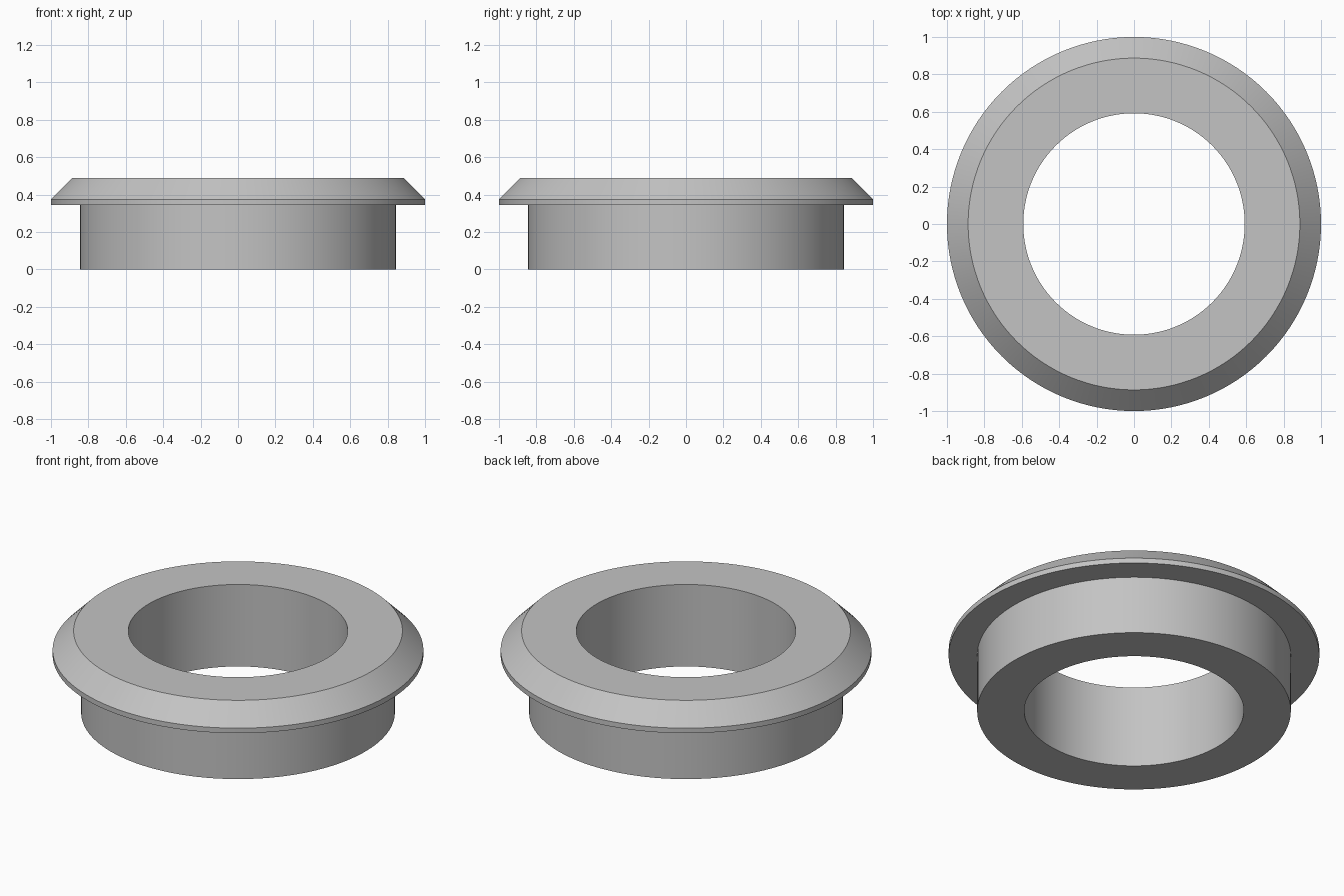
import bpy
import bmesh
import math

cube = bpy.data.objects.get("Cube")
if cube:
    bpy.data.objects.remove(cube, do_unlink=True)

SEGMENTS = 128

# Single plain grey material
grey = bpy.data.materials.new("light grey")
grey.use_nodes = True
colour = (0.55, 0.55, 0.55, 1.0)
grey.diffuse_color = colour
grey.node_tree.nodes["Principled BSDF"].inputs["Base Color"].default_value = colour


def lathe(name, profile):
    """Revolve a closed (radius, height) profile around the z axis."""
    bm = bmesh.new()
    rings = []
    for i in range(SEGMENTS):
        a = 2 * math.pi * i / SEGMENTS
        rings.append([bm.verts.new((r * math.cos(a), r * math.sin(a), z))
                      for r, z in profile])
    count = len(profile)
    for i, ring in enumerate(rings):
        following = rings[(i + 1) % SEGMENTS]
        for j in range(count):
            k = (j + 1) % count
            bm.faces.new((ring[j], following[j], following[k], ring[k]))
    bmesh.ops.recalc_face_normals(bm, faces=bm.faces)
    mesh = bpy.data.meshes.new(name)
    bm.to_mesh(mesh)
    bm.free()
    mesh.materials.append(grey)
    obj = bpy.data.objects.new(name, mesh)
    bpy.context.collection.objects.link(obj)
    bpy.ops.object.select_all(action="DESELECT")
    obj.select_set(True)
    bpy.context.view_layer.objects.active = obj
    bpy.ops.object.shade_smooth_by_angle(angle=math.radians(30))
    return obj


# Bushing: straight sleeve, wider flange with a thin rim and chamfered top
bore, sleeve, rim, crown = 0.592, 0.846, 1.0, 0.887
flange_base, rim_top, height = 0.345, 0.375, 0.488
lathe("flanged_bushing", [
    (bore, 0), (sleeve, 0), (sleeve, flange_base), (rim, flange_base),
    (rim, rim_top), (crown, height), (bore, height),
])
